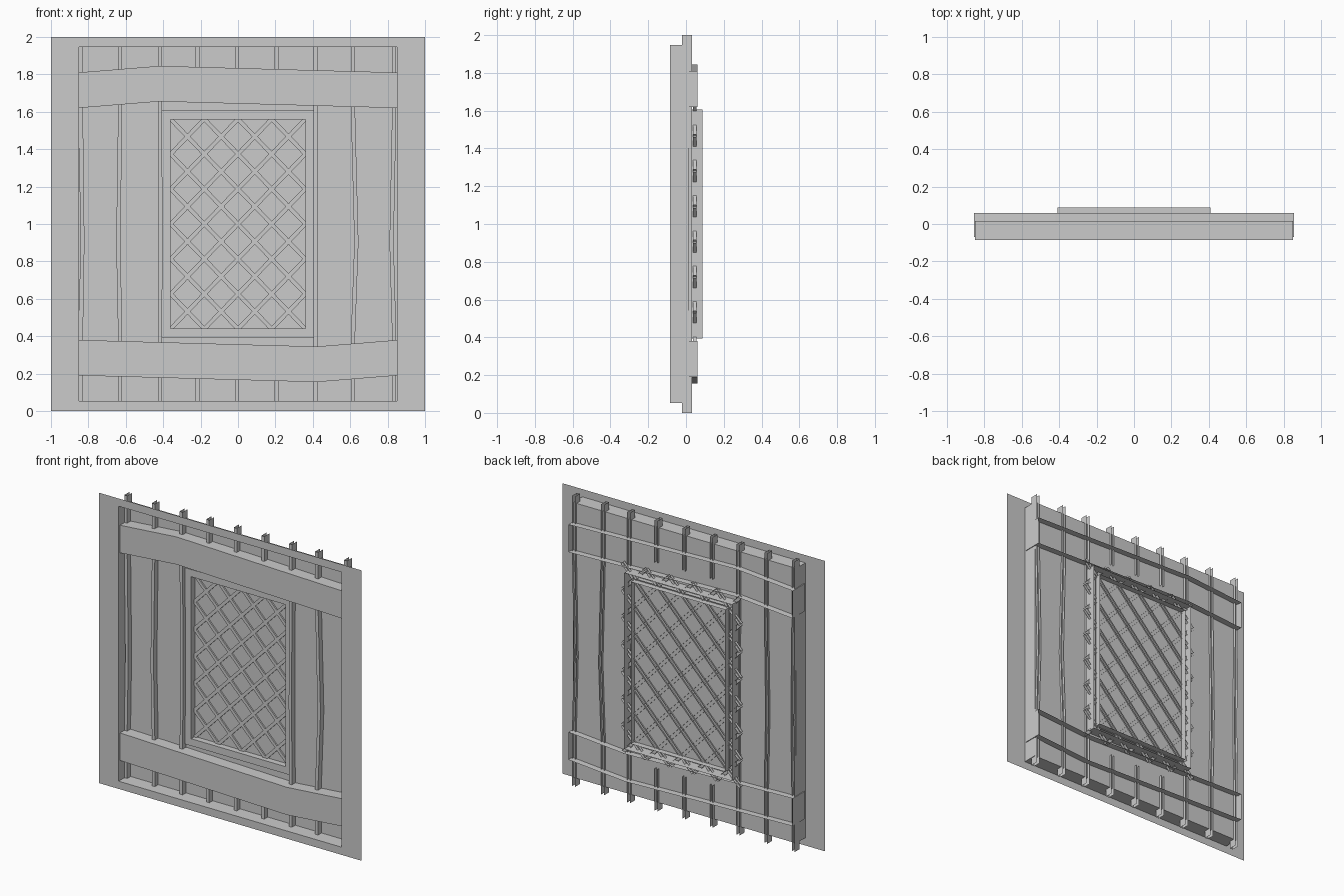
import bpy
import math

if "Cube" in bpy.data.objects:
    bpy.data.objects.remove(bpy.data.objects["Cube"])

CZ = 1.0  # height of the panel centre


def add_mesh(name, verts, faces):
    me = bpy.data.meshes.new(name)
    me.from_pydata(verts, [], faces)
    me.update()
    ob = bpy.data.objects.new(name, me)
    bpy.context.collection.objects.link(ob)
    return ob


def rect_loft(name, loops):
    """Join concentric rectangles given as (half width, half height, y)."""
    verts, faces = [], []
    for hx, hz, y in loops:
        verts += [(sx * hx, y, CZ + sz * hz)
                  for sx, sz in ((-1, -1), (1, -1), (1, 1), (-1, 1))]
    for k in range(len(loops) - 1):
        for i in range(4):
            j = (i + 1) % 4
            a, b = 4 * k, 4 * k + 4
            faces.append((a + i, a + j, b + j, b + i))
    return add_mesh(name, verts, faces)


def channel(name, rail_a, rail_b, front, back, caps=False):
    """Open-backed U section strip between two (x, z) rails."""
    verts, faces = [], []
    for (ax, az), (bx, bz) in zip(rail_a, rail_b):
        verts += [(ax, back, az), (ax, front, az),
                  (bx, front, bz), (bx, back, bz)]
    n = len(rail_a)
    for k in range(n - 1):
        for i in range(3):
            a = 4 * k + i
            faces.append((a, a + 1, a + 5, a + 4))
    if caps:
        faces.append((0, 1, 2, 3))
        e = 4 * (n - 1)
        faces.append((e + 3, e + 2, e + 1, e))
    return add_mesh(name, verts, faces)


# Face plate, recess walls and back sheet with a window hole
rect_loft("wall_casing", [(1, 1, -.085), (.85, .947, -.085),
                          (.85, .947, .015), (.41, .607, .015)])

# Window frame, open at the back
rect_loft("window_frame", [(.41, .607, .087), (.41, .607, .005),
                           (.36, .558, .005), (.36, .558, .087)])

# Window pane
add_mesh("window_pane", [(-.37, .047, .435), (.37, .047, .435),
                         (.37, .047, 1.565), (-.37, .047, 1.565)],
         [(0, 1, 2, 3)])

# Diagonal lattice: bars run between crossing points on a half-cell grid
DX, DZ, HALF = .09, .0935, .011
ln = math.hypot(DX, DZ)
for side in (1, -1):
    for c in range(-10, 11, 2):
        t0, t1 = max(-5, c - 7), min(5, c + 7)
        ends = [(side * t * DX, CZ + (t - c) * DZ) for t in (t0, t1)]
        ox, oz = -side * DZ / ln * HALF, DX / ln * HALF
        channel("lattice_bar",
                [(x + ox, z + oz) for x, z in ends],
                [(x - ox, z - oz) for x, z in ends], .037, .056)

# Two bent cross beams, the lower one is the upper turned half a circle
top = [(-.855, 1.81), (-.42, 1.845), (.855, 1.81)]
bottom = [(x, z - .19) for x, z in top]
channel("upper_beam", top, bottom, -.07, .06, True)
channel("lower_beam", [(-x, 2 - z) for x, z in top],
        [(-x, 2 - z) for x, z in bottom], -.07, .06, True)


# Vertical battens, full height ones slightly bowed
def batten(name, pts, w=.011):
    channel(name, [(x - w, z) for x, z in pts],
            [(x + w, z) for x, z in pts], -.022, .032)


for x, bow in ((-.84, .008), (-.63, -.01), (-.418, .004),
               (.415, -.002), (.615, .018), (.835, -.014)):
    batten("long_batten", [(x, 0), (x, .4), (x + bow, .9), (x, 1.6), (x, 2)])
for x in (-.215, -.005, .205):
    batten("short_batten_top", [(x, 1.71), (x, 2)])
    batten("short_batten_bottom", [(x, 0), (x, .29)])
